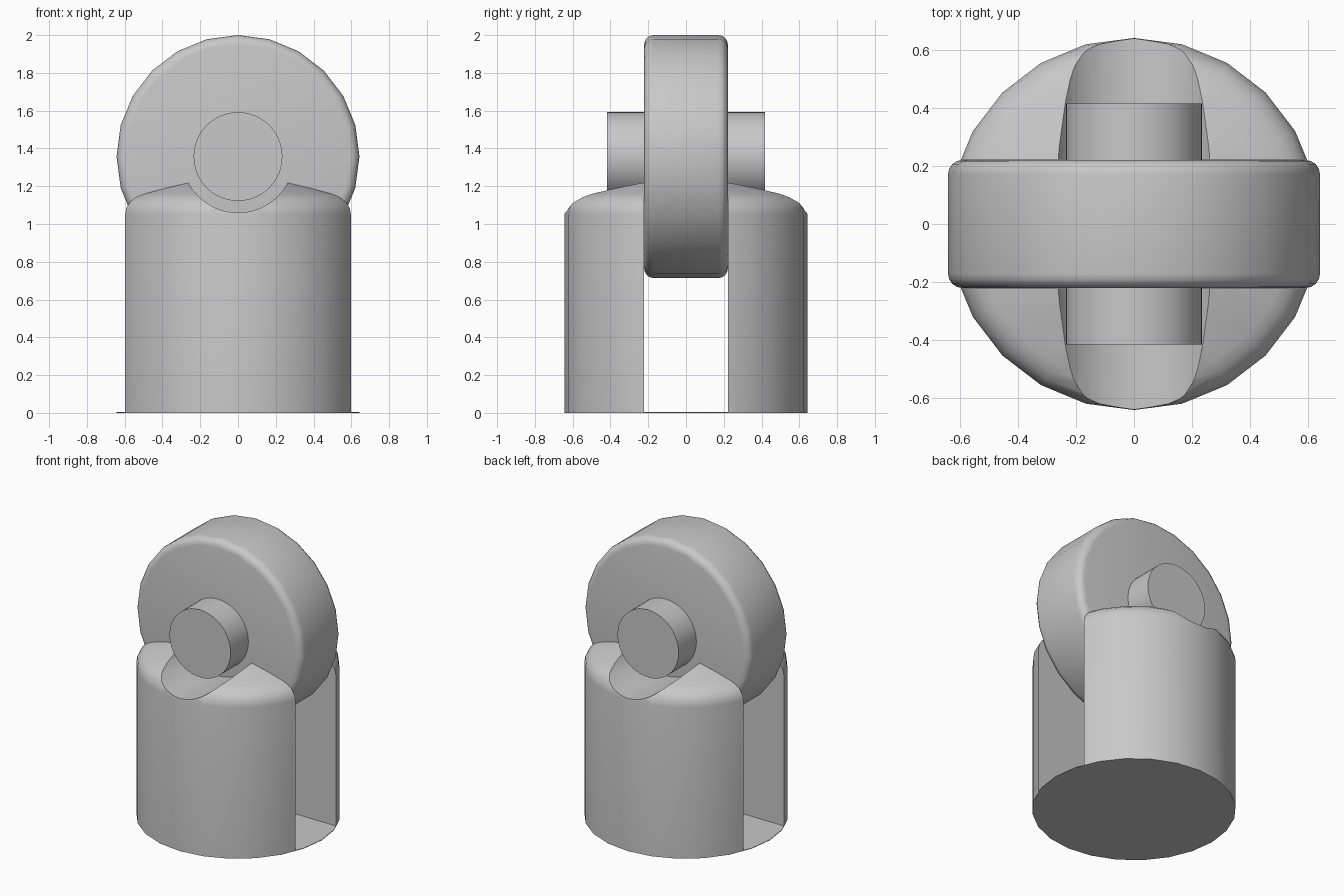
import bpy
import math
from mathutils import Matrix

cube = bpy.data.objects.get("Cube")
if cube:
    bpy.data.objects.remove(cube, do_unlink=True)

import bmesh

grey = bpy.data.materials.new("plain_grey")
grey.use_nodes = True
grey.diffuse_color = (0.58, 0.58, 0.58, 1)
grey.node_tree.nodes["Principled BSDF"].inputs["Base Color"].default_value = grey.diffuse_color

AXLE_Z = 1.357
RADIUS = 0.643
GAP = 0.223


def add_object(name, bm):
    bmesh.ops.recalc_face_normals(bm, faces=bm.faces)
    mesh = bpy.data.meshes.new(name)
    bm.to_mesh(mesh)
    bm.free()
    mesh.materials.append(grey)
    obj = bpy.data.objects.new(name, mesh)
    bpy.context.collection.objects.link(obj)
    return obj


def select(obj):
    bpy.ops.object.select_all(action='DESELECT')
    obj.select_set(True)
    bpy.context.view_layer.objects.active = obj


def smooth(obj):
    select(obj)
    bpy.ops.object.shade_smooth_by_angle(angle=math.radians(32))


def lathe(name, profile, sides):
    """Revolve (radius, height) points about z; the ends lie on the axis."""
    bm = bmesh.new()
    verts = [bm.verts.new((r, 0, z)) for r, z in profile]
    edges = [bm.edges.new(pair) for pair in zip(verts, verts[1:])]
    bmesh.ops.spin(bm, geom=verts + edges, cent=(0, 0, 0), axis=(0, 0, 1),
                   angle=math.tau, steps=sides, use_merge=True)
    bmesh.ops.remove_doubles(bm, verts=bm.verts, dist=0.0001)
    return add_object(name, bm)


def cross_cylinder(name, radius, length, sides, bevel=0):
    """Cylinder lying along y at the axle height."""
    bm = bmesh.new()
    bmesh.ops.create_cone(bm, cap_ends=True, segments=sides, radius1=radius,
                          radius2=radius, depth=length)
    if bevel:
        rims = [e for e in bm.edges if abs(e.verts[0].co.z - e.verts[1].co.z) < 0.001]
        bmesh.ops.bevel(bm, geom=rims, offset=bevel, segments=4, profile=0.5,
                        affect='EDGES')
    place = Matrix.Translation((0, 0, AXLE_Z)) @ Matrix.Rotation(math.pi / 2, 4, 'X')
    bmesh.ops.transform(bm, matrix=place, verts=bm.verts)
    return add_object(name, bm)


def cut(obj, cutter):
    cutter.hide_render = True
    mod = obj.modifiers.new("cut", 'BOOLEAN')
    mod.operation = 'DIFFERENCE'
    mod.solver = 'EXACT'
    mod.object = cutter
    select(obj)
    bpy.ops.object.modifier_apply(modifier=mod.name)
    bpy.data.objects.remove(cutter, do_unlink=True)


# Round housing with a softened rim and shallow conical top
housing = lathe("fork_housing", [
    (0, 0), (RADIUS, 0), (RADIUS, 1.05), (0.637, 1.085), (0.618, 1.117),
    (0.588, 1.142), (0.55, 1.159), (0, 1.318)], 24)

# Slot for the wheel, leaving a thin floor
bm = bmesh.new()
bmesh.ops.create_cube(bm, size=2)
bmesh.ops.transform(bm, matrix=Matrix.Translation((0, 0, 1.004))
                    @ Matrix.Diagonal((1, GAP, 1, 1)), verts=bm.verts)
cut(housing, add_object("slot_cutter", bm))

# Saddle groove under the axle
cut(housing, cross_cylinder("groove_cutter", 0.297, 2, 48))
smooth(housing)

# Wheel and its axle
smooth(cross_cylinder("wheel", RADIUS, 0.443, 24, 0.05))
smooth(cross_cylinder("axle", 0.235, 0.834, 48))
